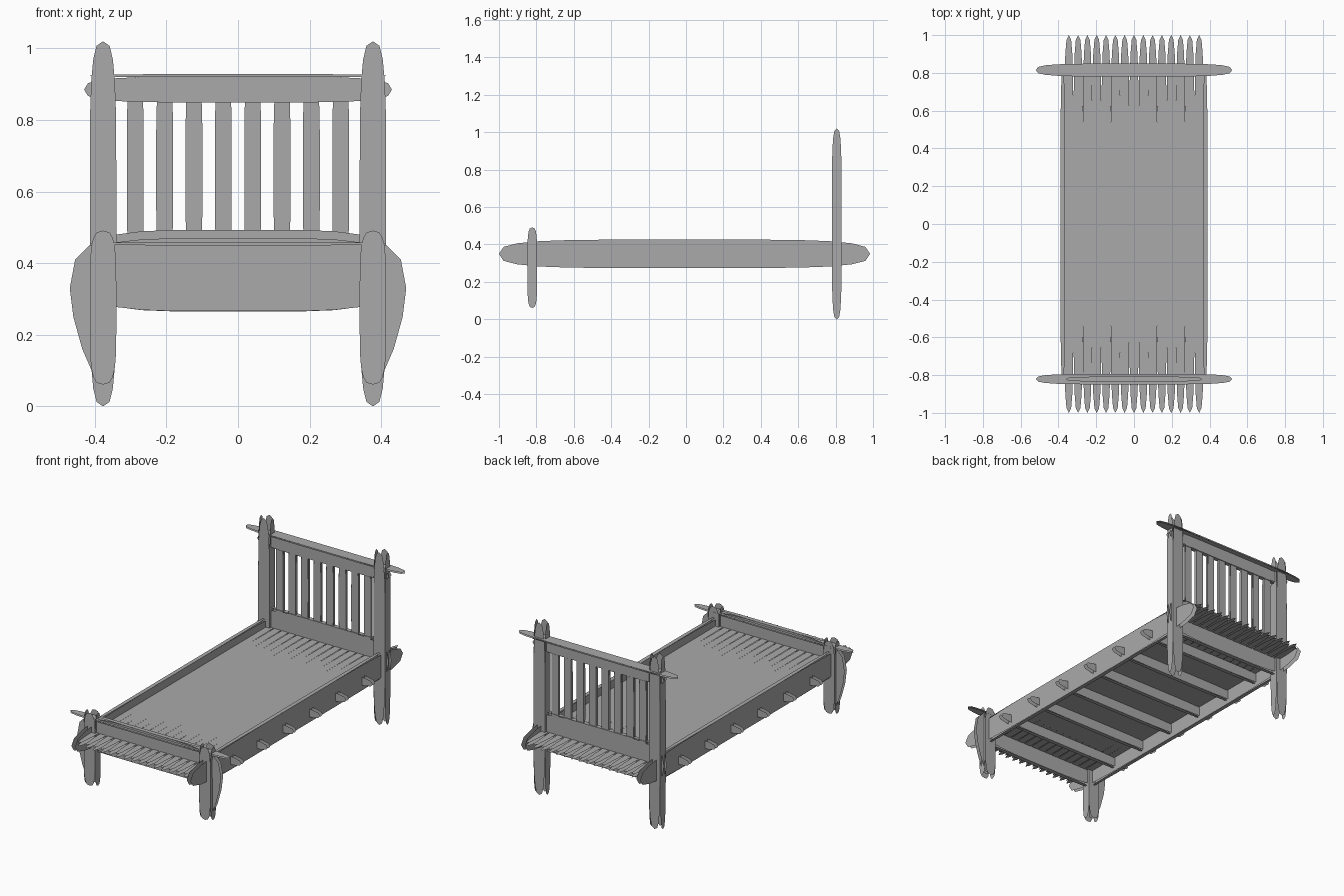
import bpy
import math
from mathutils import Vector

cube = bpy.data.objects.get("Cube")
if cube:
    bpy.data.objects.remove(cube, do_unlink=True)

grey = bpy.data.materials.new("plain grey")
grey.use_nodes = True
grey.diffuse_color = (0.4, 0.4, 0.4, 1)
grey.node_tree.nodes["Principled BSDF"].inputs["Base Color"].default_value = (0.4, 0.4, 0.4, 1)

AXES = {"x": Vector((1, 0, 0)), "y": Vector((0, 1, 0)), "z": Vector((0, 0, 1))}


def make_object(name, verts, faces):
    mesh = bpy.data.meshes.new(name)
    mesh.from_pydata(verts, [], faces)
    mesh.materials.append(grey)
    obj = bpy.data.objects.new(name, mesh)
    bpy.context.collection.objects.link(obj)
    return obj


def leaf(center, along, across, half_length, half_width, steps=14):
    """Long flat outline that narrows to a rounded point at both ends."""
    upper, lower = [], []
    for i in range(steps + 1):
        t = math.sin(math.pi * (i / steps - 0.5))
        w = half_width * max(0, 1 - abs(t) ** 5) ** (1 / 3)
        mid = center + along * t * half_length
        lower.append(mid - across * w)
        if 0 < i < steps:
            upper.append(mid + across * w)
    return lower + upper[::-1]


def board(name, center, axes, half_length, half_width, half_thick, edge_length=None):
    """Plank of four separate leaf faces; axes = length, width, thickness."""
    along, across, through = (AXES[a] for a in axes)
    center = Vector(center)
    verts, faces = [], []
    sides = [(across, through, half_length, half_width, half_thick),
             (through, across, edge_length or half_length, half_thick, half_width)]
    for span, normal, length, width, offset in sides:
        for s in (1, -1):
            outline = leaf(center + normal * offset * s, along, span, length, width)
            if along.cross(span).dot(normal) * s < 0:
                outline.reverse()
            faces.append(range(len(verts), len(verts) + len(outline)))
            verts += outline
    return make_object(name, verts, faces)


def fin(name, side):
    """Curved bracket standing outward from a foot post."""
    half = [(0.37, 0.46), (0.415, 0.45), (0.455, 0.41), (0.47, 0.33),
            (0.46, 0.25), (0.435, 0.16), (0.40, 0.08), (0.37, 0.08)]
    n = len(half)
    verts = [(side * x, y, z) for y in (-0.83, -0.81) for x, z in half]
    front, back = list(range(n)), list(range(n, 2 * n))
    (front if side > 0 else back).reverse()
    make_object(name, verts, [front, back])


# Posts, side rails and foot brackets, mirrored left and right
for side, label in ((1, "left"), (-1, "right")):
    board(f"head_post_{label}", (side * 0.377, 0.806, 0.51), "zxy", 0.51, 0.037, 0.026)
    board(f"foot_post_{label}", (side * 0.377, -0.822, 0.276), "zxy", 0.215, 0.037, 0.026)
    board(f"side_rail_{label}", (side * 0.377, -0.008, 0.35), "yzx", 0.992, 0.076, 0.012, 0.81)
    fin(f"foot_bracket_{label}", side)

# Headboard
board("head_cap", (0, 0.815, 0.924), "xyz", 0.52, 0.034, 0.004, 0.415)
board("head_top_rail", (0, 0.806, 0.885), "xzy", 0.43, 0.036, 0.013, 0.36)
board("head_lower_rail", (0, 0.806, 0.379), "xzy", 0.43, 0.114, 0.013, 0.36)
for i in range(8):
    board(f"head_slat_{i + 1}", ((i - 3.5) * 0.082, 0.806, 0.66), "zxy", 0.26, 0.0235, 0.008, 0.22)

# Footboard
board("foot_cap", (0, -0.821, 0.454), "xyz", 0.52, 0.028, 0.004, 0.415)
board("foot_rail", (0, -0.821, 0.368), "xzy", 0.43, 0.102, 0.013, 0.36)

# Bed slats running lengthwise
for i in range(15):
    board(f"bed_slat_{i + 1}", ((i - 7) * 0.0493, 0, 0.37), "yxz", 1.0, 0.025, 0.009, 0.81)

# Cross bars under the slats, their tips passing through the rails
for i in range(6):
    board(f"cross_bar_{i + 1}", (0, (i - 2.5) * 0.245, 0.33), "xzy", 0.46, 0.03, 0.012, 0.37)
